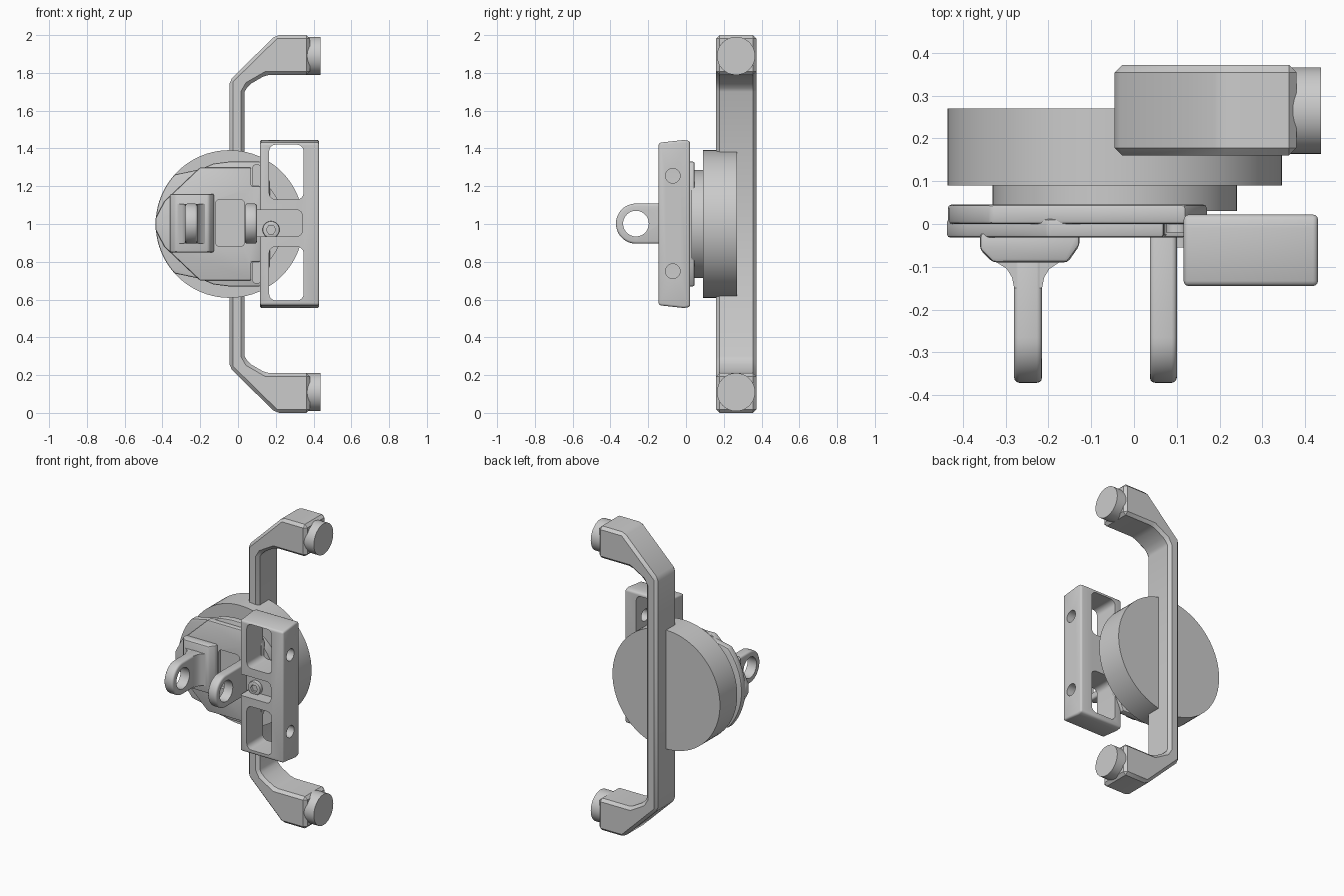
import bpy, bmesh, math

if "Cube" in bpy.data.objects:
    bpy.data.objects.remove(bpy.data.objects["Cube"])


def arc(cx, cz, r, a0, a1, n):
    return [(cx + r * math.cos(math.radians(a0 + (a1 - a0) * i / n)),
             cz + r * math.sin(math.radians(a0 + (a1 - a0) * i / n))) for i in range(n + 1)]


def round_rect(x0, x1, z0, z1, r, n=6):
    return (arc(x1 - r, z1 - r, r, 0, 90, n) + arc(x0 + r, z1 - r, r, 90, 180, n)
            + arc(x0 + r, z0 + r, r, 180, 270, n) + arc(x1 - r, z0 + r, r, 270, 360, n))


def circle(cx, cz, r, n=48):
    return arc(cx, cz, r, 0, 360, n)[:-1]


def apply_mod(ob, kind, **settings):
    m = ob.modifiers.new(kind, kind)
    for k, v in settings.items():
        setattr(m, k, v)
    bpy.context.view_layer.objects.active = ob
    bpy.ops.object.modifier_apply(modifier=m.name)


def smooth(ob):
    bpy.ops.object.select_all(action='DESELECT')
    ob.select_set(True)
    bpy.context.view_layer.objects.active = ob
    bpy.ops.object.shade_smooth_by_angle(angle=math.radians(32))


def prism(name, pts, axis, a, b, bevel=0, seg=2):
    """Extrude a 2D outline along an axis from a to b."""
    place = {'x': lambda p, t: (t, p[0], p[1]),
             'y': lambda p, t: (p[0], t, p[1]),
             'z': lambda p, t: (p[0], p[1], t)}[axis]
    bm = bmesh.new()
    lo = [bm.verts.new(place(p, a)) for p in pts]
    hi = [bm.verts.new(place(p, b)) for p in pts]
    bm.faces.new(lo)
    bm.faces.new(hi)
    n = len(pts)
    for i in range(n):
        bm.faces.new((lo[i], lo[(i + 1) % n], hi[(i + 1) % n], hi[i]))
    bmesh.ops.recalc_face_normals(bm, faces=bm.faces)
    me = bpy.data.meshes.new(name)
    bm.to_mesh(me)
    bm.free()
    ob = bpy.data.objects.new(name, me)
    bpy.context.collection.objects.link(ob)
    if bevel:
        apply_mod(ob, 'BEVEL', width=bevel, segments=seg, limit_method='ANGLE',
                  angle_limit=math.radians(30))
    smooth(ob)
    return ob


def cut(ob, *cutters):
    for c in cutters:
        apply_mod(ob, 'BOOLEAN', object=c, operation='DIFFERENCE', solver='EXACT')
        bpy.data.objects.remove(c)
    smooth(ob)


def mirrored(half):
    """Complete an upper outline by mirroring it about z = 1."""
    return half + [(x, 2 - z) for x, z in reversed(half)]


# Back bracket: upright bar with two bent arms
upper = [(0.035, 1.70), (0.055, 1.735), (0.15, 1.79), (0.38, 1.79),
         (0.38, 2.0), (0.2, 2.0), (-0.045, 1.76)]
bracket = prism("back_bracket", [(x, 2 - z) for x, z in reversed(upper)] + upper,
                'y', 0.16, 0.372, bevel=0.018, seg=1)

# Round pegs on the arm ends
for side, z in (("upper", 1.89), ("lower", 0.11)):
    prism(side + "_peg", circle(0.265, z, 0.101), 'x', 0.36, 0.437)

# Large rear disc and smaller spacer disc
prism("rear_disc", circle(-0.045, 1, 0.391, 80), 'y', 0.09, 0.27)
prism("spacer_disc", circle(-0.045, 1, 0.286, 64), 'y', 0.03, 0.1)

# Mounting plate: rounded rear layer and a tapered front layer
rear = [(0.17, 1.22), (0.12, 1.33), (-0.05, 1.33), (-0.13, 1.32), (-0.2, 1.29)]
rear += arc(-0.045, 1, 0.391, 138, 180, 10)[:-1]
plate = prism("plate_rear", mirrored(rear), 'y', 0.0, 0.045, bevel=0.008)
front = [(0.12, 1.2), (0.07, 1.2), (0.07, 1.3), (-0.2, 1.3), (-0.39, 1.12), (-0.437, 1.03)]
front_plate = prism("plate_front", mirrored(front), 'y', -0.032, 0.012, bevel=0.008)
cut(front_plate, prism("recess", round_rect(-0.12, 0.035, 0.88, 1.13, 0.025),
                       'y', -0.1, -0.012))
for side, z in (("upper", 1.255), ("lower", 0.745)):
    prism(side + "_plate_pad", round_rect(0.075, 0.125, z - 0.06, z + 0.06, 0.02),
          'y', -0.02, 0.02)

# Foot under the left lug, with a flared neck
prism("lug_foot", [(-0.36, -0.02), (-0.36, -0.06), (-0.33, -0.09), (-0.155, -0.09),
                   (-0.127, -0.05), (-0.127, -0.02)], 'z', 0.85, 1.16, bevel=0.01)
flare = [(-0.215, -0.15), (-0.21, -0.125), (-0.198, -0.105), (-0.172, -0.088)]
prism("lug_flare", flare + [(-0.495 - x, y) for x, y in reversed(flare)],
      'z', 0.897, 1.106)

# Two eye lugs with round holes
for name, x0, x1, base in (("left_lug", -0.28, -0.215, -0.08), ("right_lug", 0.037, 0.1, 0.0)):
    outline = arc(-0.265, 1.002, 0.106, 90, 270, 24) + [(base, 0.896), (base, 1.108)]
    lug = prism(name, outline, 'x', x0, x1, bevel=0.012, seg=3)
    cut(lug, prism("eye", circle(-0.265, 1.002, 0.068, 40), 'x', x0 - 0.1, x1 + 0.1))

# Side frame: slanted block with two windows, a pocket and two side holes
side = [(0.022, 1.438), (-0.01, 1.445), (-0.145, 1.43)]
frame = prism("side_frame", mirrored(side), 'x', 0.116, 0.43, bevel=0.012, seg=3)
cut(frame,
    prism("window", round_rect(0.165, 0.347, 1.13, 1.42, 0.035), 'y', -0.3, 0.2),
    prism("window", round_rect(0.165, 0.347, 0.595, 0.88, 0.035), 'y', -0.3, 0.2),
    prism("pocket", round_rect(0.06, 0.34, 0.935, 1.075, 0.03), 'y', -0.3, -0.06),
    prism("hole", circle(-0.07, 1.255, 0.039, 32), 'x', 0.3, 0.5),
    prism("hole", circle(-0.07, 0.75, 0.039, 32), 'x', 0.3, 0.5))

# Neck joining lug and frame, with a screw in the pocket
prism("frame_neck", round_rect(0.08, 0.13, 0.93, 1.08, 0.02), 'y', -0.055, 0.02)
screw = prism("pocket_screw", circle(0.175, 0.97, 0.045, 32), 'y', -0.085, -0.05, bevel=0.006)
cut(screw, prism("socket", circle(0.175, 0.97, 0.025, 6), 'y', -0.2, -0.07))
